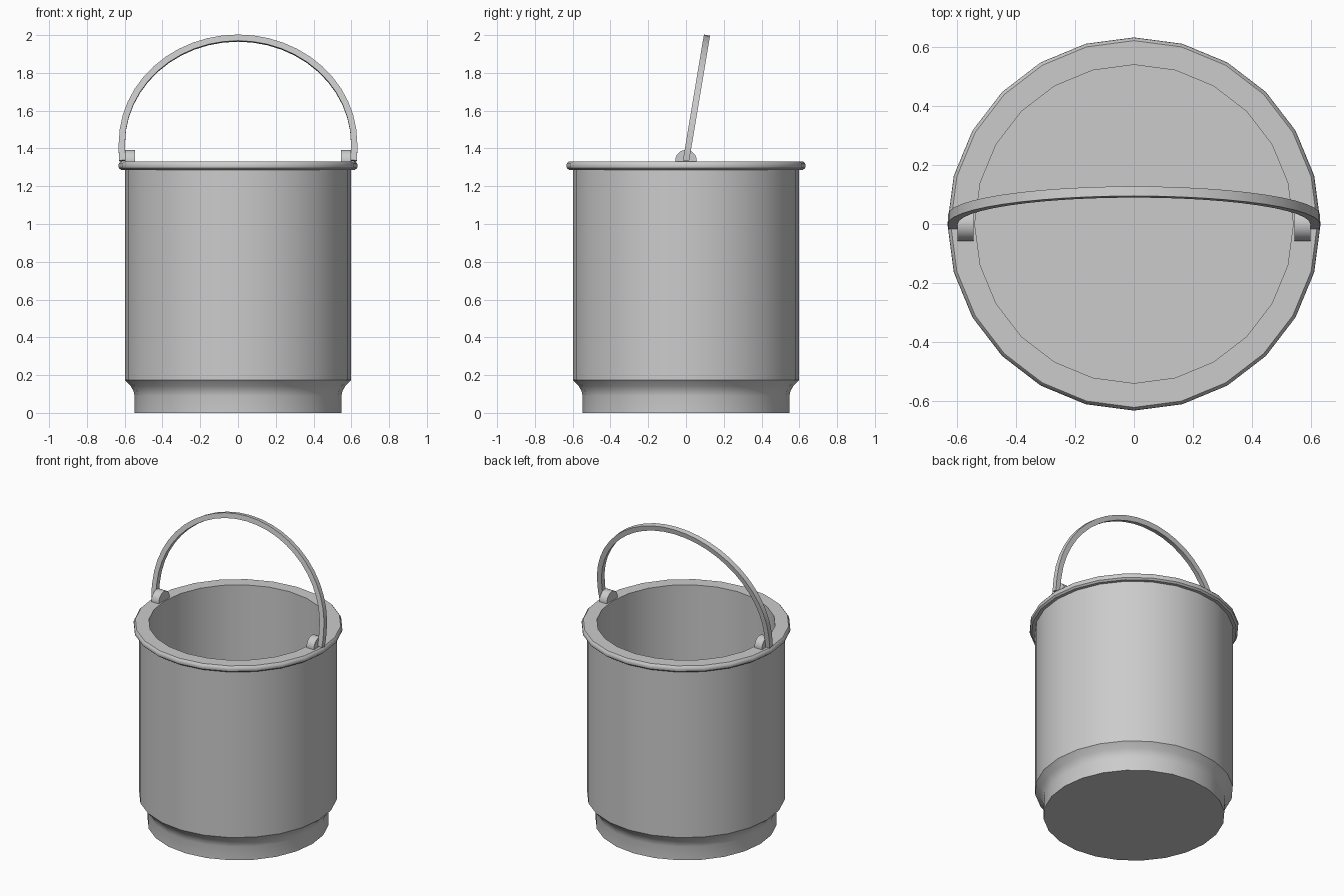
import bpy, bmesh, math
from mathutils import Matrix, Vector

cube = bpy.data.objects.get("Cube")
if cube:
    bpy.data.objects.remove(cube, do_unlink=True)

SIDES = 24
PIVOT_Z = 1.335

steel = bpy.data.materials.new("grey_steel")
steel.use_nodes = True
GREY = (0.6, 0.6, 0.6, 1.0)
steel.diffuse_color = GREY
steel.node_tree.nodes["Principled BSDF"].inputs["Base Color"].default_value = GREY


def finish(bm, name, angle=30):
    bmesh.ops.recalc_face_normals(bm, faces=bm.faces)
    mesh = bpy.data.meshes.new(name)
    bm.to_mesh(mesh)
    bm.free()
    mesh.materials.append(steel)
    obj = bpy.data.objects.new(name, mesh)
    bpy.context.collection.objects.link(obj)
    bpy.ops.object.select_all(action='DESELECT')
    obj.select_set(True)
    bpy.context.view_layer.objects.active = obj
    bpy.ops.object.shade_smooth_by_angle(angle=math.radians(angle))
    return obj


def skin(bm, rings, closed):
    """Join successive rings of vertices with quads."""
    pairs = list(zip(rings, rings[1:]))
    if closed:
        pairs.append((rings[-1], rings[0]))
    for a, b in pairs:
        n = len(a)
        for i in range(n):
            j = (i + 1) % n
            bm.faces.new((a[i], a[j], b[j], b[i]))


def lathe(name, profile, closed=False):
    bm = bmesh.new()
    rings = []
    for r, z in profile:
        angles = [math.tau * i / SIDES for i in range(SIDES)]
        rings.append([bm.verts.new((r * math.cos(a), r * math.sin(a), z)) for a in angles])
    skin(bm, rings, closed)
    if not closed:
        bm.faces.new(rings[0])
        bm.faces.new(rings[-1])
    return finish(bm, name)


# Pail: stepped foot, straight wall, hollow inside with a floor
lathe("pail_body", [(0.548, 0), (0.548, 0.09), (0.553, 0.115), (0.568, 0.142),
                    (0.599, 0.175), (0.599, 1.32), (0.54, 1.32), (0.54, 0.06)])

# Rolled rim around the mouth
lathe("rim", [(0.54, 1.29), (0.62, 1.287), (0.631, 1.297), (0.633, 1.308),
              (0.631, 1.319), (0.622, 1.33), (0.54, 1.33)], closed=True)

# Handle: square-section arch leaning back on its pivots
bm = bmesh.new()
HALF = 0.0165
A, B, SPRING = 0.615, 0.566, 0.092
path = [Vector((A - 0.003, 0, 0)), Vector((A, 0, SPRING * 0.5))]
STEPS = 24
path += [Vector((A * math.cos(math.pi * i / STEPS), 0,
                 SPRING + B * math.sin(math.pi * i / STEPS))) for i in range(STEPS + 1)]
path += [Vector((-p.x, 0, p.z)) for p in reversed(path[:2])]
rings = []
for i, p in enumerate(path):
    tangent = (path[min(i + 1, len(path) - 1)] - path[max(i - 1, 0)]).normalized()
    out = Vector((tangent.z, 0, -tangent.x)) * HALF
    side = Vector((0, HALF, 0))
    rings.append([bm.verts.new(p + out * u + side * v)
                  for u, v in ((1, 1), (1, -1), (-1, -1), (-1, 1))])
skin(bm, rings, False)
bm.faces.new(rings[0])
bm.faces.new(rings[-1])
lean = Matrix.Translation((0, 0, PIVOT_Z)) @ Matrix.Rotation(math.radians(-9.5), 4, 'X')
bmesh.ops.transform(bm, matrix=lean, verts=bm.verts)
finish(bm, "handle")

# Half-round lugs on the rim that carry the handle
for name, sign in (("left_lug", 1), ("right_lug", -1)):
    bm = bmesh.new()
    bmesh.ops.create_cone(bm, cap_ends=True, segments=SIDES, radius1=0.057, radius2=0.057,
                          depth=0.055, matrix=Matrix.Translation((sign * 0.572, 0, PIVOT_Z))
                          @ Matrix.Rotation(math.pi / 2, 4, 'Y'))
    bmesh.ops.bisect_plane(bm, geom=bm.verts[:] + bm.edges[:] + bm.faces[:],
                           plane_co=(0, 0, 1.325), plane_no=(0, 0, 1), clear_inner=True)
    bmesh.ops.holes_fill(bm, edges=[e for e in bm.edges if e.is_boundary])
    finish(bm, name)
